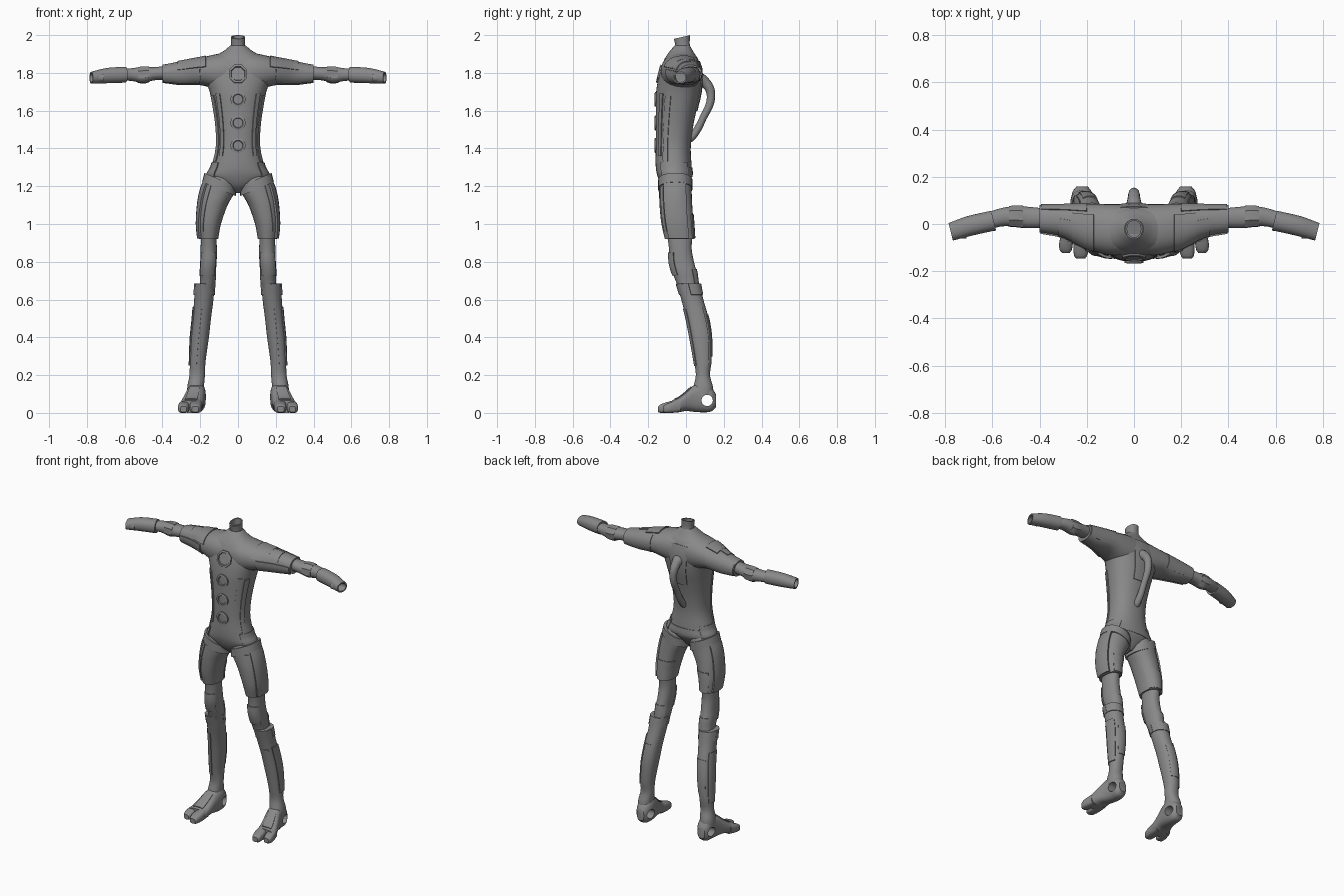
import bpy, bmesh, math
from mathutils import Vector, Matrix

if "Cube" in bpy.data.objects:
    bpy.data.objects.remove(bpy.data.objects["Cube"])

grey = bpy.data.materials.new("suit grey")
grey.diffuse_color = (0.25, 0.25, 0.25, 1)
grey.use_nodes = True
grey.node_tree.nodes["Principled BSDF"].inputs["Base Color"].default_value = grey.diffuse_color
PLACE = {'Z': lambda t, a, b: Vector((a, b, t)),
         'X': lambda t, a, b: Vector((t, a, b)),
         'Y': lambda t, a, b: Vector((a, t, b))}


def add(name, bm, mirror=False):
    bmesh.ops.recalc_face_normals(bm, faces=bm.faces)
    me = bpy.data.meshes.new(name)
    bm.to_mesh(me)
    bm.free()
    me.materials.append(grey)
    ob = bpy.data.objects.new(name, me)
    bpy.context.collection.objects.link(ob)
    if mirror:
        ob.modifiers.new("mirror", 'MIRROR').use_mirror_merge = False
    return ob


def section(rings, t):
    """Smoothly interpolated extents (a0, a1, b0, b1) at position t."""
    i = 0
    while i < len(rings) - 2 and t > rings[i + 1][0]:
        i += 1
    p, q = rings[i], rings[i + 1]
    o, r = rings[max(i - 1, 0)], rings[min(i + 2, len(rings) - 1)]
    h = q[0] - p[0]
    s = (t - p[0]) / h
    out = []
    for k in range(1, 5):
        m0 = (q[k] - o[k]) / (q[0] - o[0]) * h
        m1 = (r[k] - p[k]) / (r[0] - p[0]) * h
        out.append((2*s**3 - 3*s*s + 1) * p[k] + (s**3 - 2*s*s + s) * m0
                   + (3*s*s - 2*s**3) * q[k] + (s**3 - s*s) * m1)
    return out


def surf(rings, axis, t, ang, grow=0.0, power=2.2, shear=(0, 0), shift=0.0):
    a0, a1, b0, b1 = section(rings, t)
    c, s = math.cos(ang), math.sin(ang)
    da = (max((a1 - a0) / 2 + grow, 0.002)) * math.copysign(abs(c) ** (2 / power), c)
    db = (max((b1 - b0) / 2 + grow, 0.002)) * math.copysign(abs(s) ** (2 / power), s)
    return PLACE[axis](t + shift + shear[0] * da + shear[1] * db,
                       (a0 + a1) / 2 + da, (b0 + b1) / 2 + db)


def loft(name, rings, axis, n=28, mirror=True, hollow=0.0, sub=4, **kw):
    """Closed body through the rings; hollow sinks the last end inwards."""
    ts = [p[0] + (q[0] - p[0]) * k / sub for p, q in zip(rings, rings[1:]) for k in range(sub)]
    rows = [(t, 0, 0) for t in ts + [rings[-1][0]]]
    if hollow:
        rows += [(rings[-1][0], -0.008, 0), (rings[-1][0], -0.008, -hollow)]
    bm = bmesh.new()
    loops = [[bm.verts.new(surf(rings, axis, t, 2 * math.pi * j / n, g, shift=sh, **kw))
              for j in range(n)] for t, g, sh in rows]
    for u, v in zip(loops, loops[1:]):
        for j in range(n):
            bm.faces.new((u[j], u[(j + 1) % n], v[(j + 1) % n], v[j]))
    bm.faces.new(loops[0])
    bm.faces.new(loops[-1])
    return add(name, bm, mirror)


def panel(name, rings, axis, t0, t1, a0, a1, lift=0.006, mirror=True, **kw):
    """Raised armour plate that follows a lofted surface (angles in degrees)."""
    nt, na = 8, 6
    bm = bmesh.new()
    g = [[bm.verts.new(surf(rings, axis, t0 + (t1 - t0) * i / nt,
                            math.radians(a0 + (a1 - a0) * j / na), **kw))
          for j in range(na + 1)] for i in range(nt + 1)]
    for i in range(nt):
        for j in range(na):
            bm.faces.new((g[i][j], g[i][j + 1], g[i + 1][j + 1], g[i + 1][j]))
    ob = add(name, bm)
    sol = ob.modifiers.new("thickness", 'SOLIDIFY')
    sol.thickness, sol.offset = lift * 2, 0
    if mirror:
        ob.modifiers.new("mirror", 'MIRROR').use_mirror_merge = False


# Torso and neck
torso = [(z, -w, w, f, b) for z, w, f, b in (
    (1.165, .02, -.085, -.03), (1.20, .08, -.125, 0), (1.25, .16, -.15, .03),
    (1.30, .142, -.16, .03), (1.40, .117, -.16, .025), (1.50, .117, -.16, .035),
    (1.60, .13, -.16, .055), (1.70, .15, -.158, .078), (1.80, .18, -.14, .083),
    (1.87, .16, -.115, .065), (1.91, .085, -.09, .04), (1.945, .04, -.06, .02))]
loft("torso", torso, 'Z', n=40, mirror=False)
neck = [(1.91, -.05, .05, -.07, .03), (1.94, -.037, .037, -.056, .02), (1.99, -.037, .037, -.064, .022)]
loft("neck", neck, 'Z', mirror=False, hollow=0.04, shear=(0, 0.23))

# Torso trim: long side strips, back plate, hip belt sides
panel("front_strip", torso, 'Z', 1.36, 1.69, -52, -40)
panel("side_strip", torso, 'Z', 1.33, 1.68, -32, -16)
panel("back_plate", torso, 'Z', 1.60, 1.86, 72, 108, mirror=False)
panel("hip_plate", torso, 'Z', 1.235, 1.325, -42, 45)
panel("rear_belt", torso, 'Z', 1.25, 1.30, 45, 135, lift=.004, mirror=False)

# Round chest fittings: eight-sided rim around a flat lens
for z, r in ((1.795, .047), (1.66, .034), (1.535, .034), (1.415, .034)):
    front = -math.pi / 2
    p = surf(torso, 'Z', z, front)
    along = surf(torso, 'Z', z + .02, front) - surf(torso, 'Z', z - .02, front)
    out = Vector((0, -along.z, along.y)).normalized()
    m = Matrix.Translation(p) @ out.to_track_quat('Z', 'Y').to_matrix().to_4x4()
    bm = bmesh.new()
    n = 8 if r > .04 else 16
    prof = ((r + .006, -.012), (r + .006, .005), (r - .006, .007), (r - .009, .001), (.001, .001))
    rows = [[bm.verts.new(m @ Vector((q * math.cos(2 * math.pi * (j + .5) / n),
                                      q * math.sin(2 * math.pi * (j + .5) / n), h)))
             for j in range(n)] for q, h in prof]
    for u, v in zip(rows, rows[1:]):
        for j in range(n):
            bm.faces.new((u[j], u[(j + 1) % n], v[(j + 1) % n], v[j]))
    add("chest_fitting", bm)

# Curved tube on the back
cu = bpy.data.curves.new("back_tube", 'CURVE')
cu.dimensions, cu.bevel_depth, cu.bevel_resolution, cu.use_fill_caps = '3D', .021, 4, True
sp = cu.splines.new('BEZIER')
path = ((.04, 1.775, 2.2), (.105, 1.745, 1.3), (.132, 1.68, 1.05), (.09, 1.56, .9), (.03, 1.46, 1), (.01, 1.445, .9))
sp.bezier_points.add(len(path) - 1)
for bp, (y, z, r) in zip(sp.bezier_points, path):
    bp.co, bp.radius = (0, y, z), r
    bp.handle_left_type = bp.handle_right_type = 'AUTO'
cu.materials.append(grey)
bpy.context.collection.objects.link(bpy.data.objects.new("back_tube", cu))

# Arms
upper = [(.02, -.13, .083, 1.70, 1.91), (.1, -.133, .085, 1.71, 1.902), (.2, -.105, .085, 1.735, 1.88),
         (.3, -.055, .082, 1.735, 1.862), (.4, -.035, .08, 1.747, 1.843)]
loft("upper_arm", upper, 'X')
panel("shoulder_cap", upper, 'X', .17, .26, 60, 165)
panel("shoulder_step", upper, 'X', .26, .32, 85, 165, lift=.005)
panel("arm_front_plate", upper, 'X', .2, .395, 172, 232)
panel("arm_back_plate", upper, 'X', .2, .395, -40, 50, lift=.004)
elbow = [(.37, -.015, .065, 1.765, 1.838), (.45, -.018, .073, 1.76, 1.83), (.5, -.012, .076, 1.746, 1.832),
         (.56, -.01, .068, 1.757, 1.825), (.62, -.025, .05, 1.76, 1.82)]
loft("elbow", elbow, 'X')
panel("elbow_band", elbow, 'X', .47, .53, -80, 200, lift=.004)
fore = [(.595, -.028, .056, 1.75, 1.832), (.61, -.03, .053, 1.748, 1.832), (.7, -.05, .032, 1.745, 1.825),
        (.777, -.07, .004, 1.743, 1.806)]
loft("forearm", fore, 'X', hollow=.06, shear=(.25, 0))

# Legs
thigh = [(.92, .105, .205, -.112, .045), (1.0, .09, .213, -.13, .04), (1.1, .055, .207, -.14, .033),
         (1.17, .018, .195, -.142, .03), (1.23, .012, .172, -.14, .028), (1.28, .03, .13, -.12, .01)]
loft("thigh", thigh, 'Z')
panel("thigh_outer_plate", thigh, 'Z', .925, 1.23, -40, 35, lift=.011)
panel("thigh_front_plate", thigh, 'Z', .96, 1.2, -62, -45, lift=.004)
panel("thigh_rear_plate", thigh, 'Z', .925, 1.05, 60, 150, lift=.005)
band = [(1.185, .012, .19, -.148, .034), (1.235, .01, .178, -.147, .034)]
loft("thigh_band", band, 'Z', shear=(.42, 0))
knee = [(.64, .13, .205, -.035, .07), (.7, .118, .202, -.055, .062), (.75, .117, .203, -.075, .055),
        (.8, .113, .2, -.087, .042), (.87, .112, .198, -.09, .03), (.94, .115, .195, -.1, .035)]
loft("knee", knee, 'Z')
panel("knee_cap", knee, 'Z', .73, .85, -140, -35)
panel("knee_back", knee, 'Z', .68, .76, 40, 140, lift=.005)
shin = [(.09, .18, .27, .03, .145), (.14, .18, .268, .04, .142), (.2, .175, .257, .052, .127),
        (.27, .172, .255, .043, .135), (.4, .154, .25, .02, .135), (.5, .143, .24, .0, .12),
        (.6, .13, .232, -.025, .092), (.685, .124, .228, -.05, .075)]
loft("shin", shin, 'Z')
panel("shin_outer_plate", shin, 'Z', .25, .56, -25, 40)
panel("shin_front_plate", shin, 'Z', .25, .55, -85, -50, lift=.004)
panel("shin_calf_plate", shin, 'Z', .3, .52, 60, 130, lift=.004)
panel("shin_collar", shin, 'Z', .625, .684, -180, 0, lift=.005)
panel("shin_collar_rear", shin, 'Z', .625, .684, 0, 180, lift=.005)

# Feet: heel body with a bored pivot hole, and split toes
foot = [(-.075, .188, .312, .0, .066), (-.04, .184, .306, .003, .08), (0, .18, .292, .01, .11),
        (.04, .175, .278, .006, .145), (.09, .17, .268, .003, .16), (.135, .178, .262, .008, .135),
        (.158, .195, .245, .03, .1)]
heel = loft("foot", foot, 'Y', mirror=False, power=2.6)
bm = bmesh.new()
bmesh.ops.create_cone(bm, cap_ends=True, segments=24, radius1=.03, radius2=.03, depth=.4,
                      matrix=Matrix.Translation((.22, .112, .066)) @ Matrix.Rotation(math.pi / 2, 4, 'Y'))
cutter = add("heel_cutter", bm)
cutter.hide_render = True
cut = heel.modifiers.new("bore", 'BOOLEAN')
cut.operation, cut.object, cut.solver = 'DIFFERENCE', cutter, 'EXACT'
# the ankle must stay clear of the bore
ankle = bpy.data.objects["shin"]
cut = ankle.modifiers.new("bore", 'BOOLEAN')
cut.operation, cut.object, cut.solver = 'DIFFERENCE', cutter, 'EXACT'
ankle.modifiers.move(1, 0)
heel.modifiers.new("mirror", 'MIRROR').use_mirror_merge = False
inner_toe = [(-.147, .208, .245, .004, .035), (-.135, .199, .254, .0, .045), (-.09, .19, .256, .0, .06),
             (-.03, .19, .25, .005, .075)]
outer_toe = [(-.122, .272, .305, .004, .035), (-.11, .264, .315, .0, .044), (-.08, .259, .317, .0, .056),
             (-.03, .255, .305, .005, .07)]
loft("inner_toe", inner_toe, 'Y', n=20, power=3)
loft("outer_toe", outer_toe, 'Y', n=20, power=3)
panel("instep_plate", foot, 'Y', -.06, .03, 65, 115, lift=.005, power=2.6)

# Bake modifiers, drop the cutter, smooth with crisp edges
bpy.ops.object.select_all(action='DESELECT')
for ob in bpy.context.scene.objects:
    if ob is not cutter and ob.name != cutter.name:
        ob.select_set(True)
        bpy.context.view_layer.objects.active = ob
bpy.ops.object.convert(target='MESH')
bpy.ops.object.shade_smooth_by_angle(angle=math.radians(35))
bpy.data.objects.remove(cutter)
